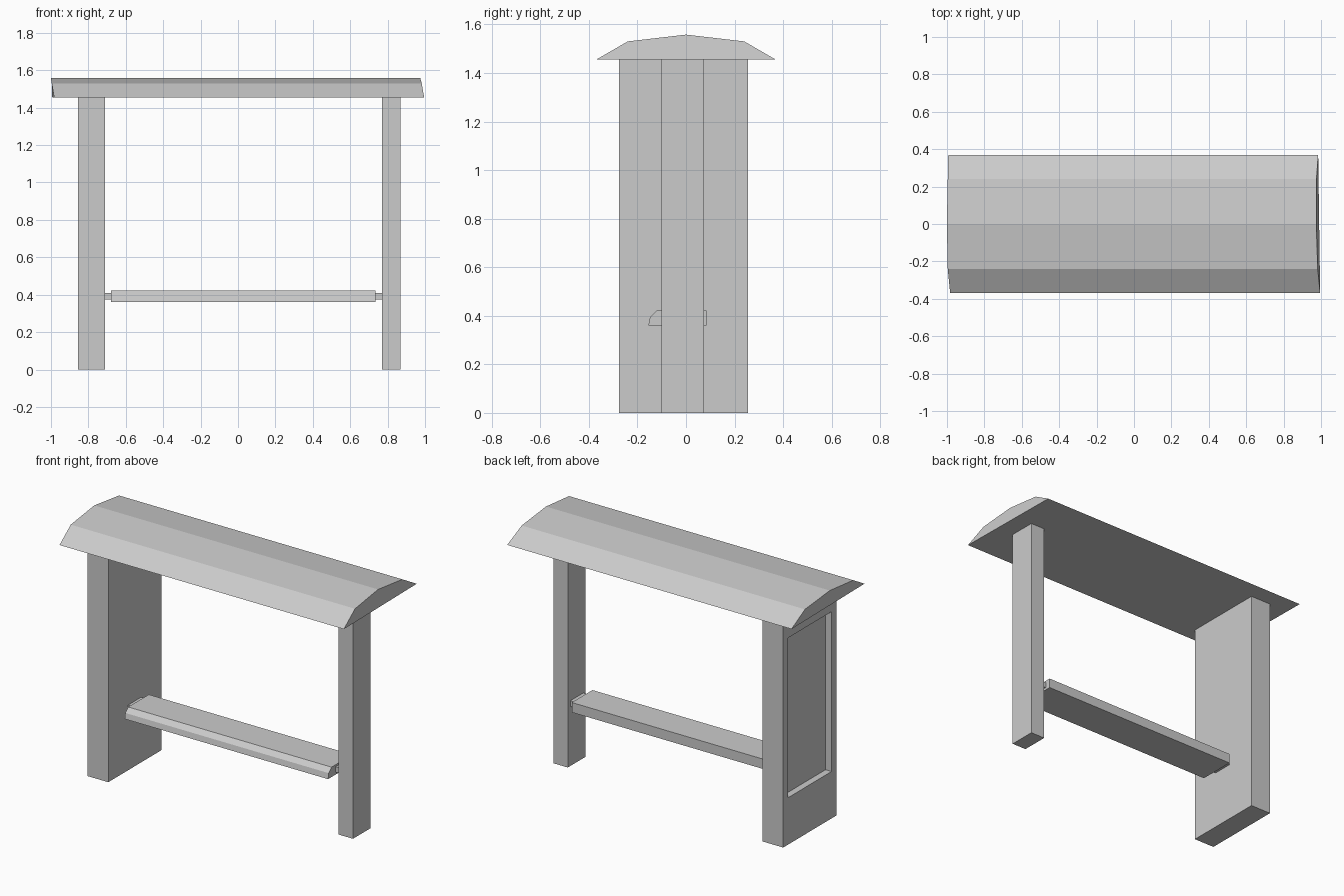
import bpy
import bmesh

cube = bpy.data.objects.get("Cube")
if cube:
    bpy.data.objects.remove(cube, do_unlink=True)

grey = bpy.data.materials.new("plain_grey")
grey.use_nodes = True
colour = (0.6, 0.6, 0.6, 1)
grey.diffuse_color = colour
grey.node_tree.nodes["Principled BSDF"].inputs["Base Color"].default_value = colour


def add_object(name, bm):
    bmesh.ops.recalc_face_normals(bm, faces=bm.faces)
    mesh = bpy.data.meshes.new(name)
    bm.to_mesh(mesh)
    bm.free()
    mesh.materials.append(grey)
    obj = bpy.data.objects.new(name, mesh)
    bpy.context.collection.objects.link(obj)
    return obj


def extrude_profile(name, profile, left, right):
    """Span a (y, z) profile between two ends given as functions of (y, z)."""
    bm = bmesh.new()
    a = [bm.verts.new((left(y, z), y, z)) for y, z in profile]
    b = [bm.verts.new((right(y, z), y, z)) for y, z in profile]
    bm.faces.new(a)
    bm.faces.new(b)
    for i in range(len(profile)):
        j = (i + 1) % len(profile)
        bm.faces.new((a[i], a[j], b[j], b[i]))
    return add_object(name, bm)


def box(name, x, y, z):
    profile = [(y[0], z[0]), (y[1], z[0]), (y[1], z[1]), (y[0], z[1])]
    return extrude_profile(name, profile, lambda *p: x[0], lambda *p: x[1])


# Faceted roof with slightly slanted ends
EAVE = 1.455
roof_profile = [(-0.37, EAVE), (-0.24, 1.53), (0, 1.558), (0.24, 1.53), (0.37, EAVE)]
extrude_profile(
    "roof", roof_profile,
    lambda y, z: -0.983 - 0.01 * (y > 0.3) - 0.17 * (z - EAVE),
    lambda y, z: 0.99 - 0.014 * y - 0.15 * (z - EAVE))

# Supports
box("narrow_post", (0.77, 0.87), (-0.1, 0.075), (0, EAVE))
wall = box("wide_wall", (-0.855, -0.71), (-0.275, 0.255), (0, EAVE))

# Sunken display panel in the outer face of the wall
cutter = box("panel_cutter", (-0.95, -0.813), (-0.225, 0.205), (0.295, 1.3))
cutter.hide_render = True
cutter.hide_viewport = True
cut = wall.modifiers.new("panel_recess", "BOOLEAN")
cut.object = cutter
cut.operation = "DIFFERENCE"
cut.solver = "EXACT"

# Bench with a rounded front edge, and the bar that carries it
bench_profile = [(-0.155, 0.36), (-0.148, 0.395), (-0.12, 0.422), (0.085, 0.422), (0.085, 0.36)]
extrude_profile("bench_seat", bench_profile, lambda *p: -0.68, lambda *p: 0.735)
for side, x in (("right", (-0.71, -0.68)), ("left", (0.735, 0.77))):
    box(side + "_bench_bracket", x, (-0.08, 0.05), (0.375, 0.41))
